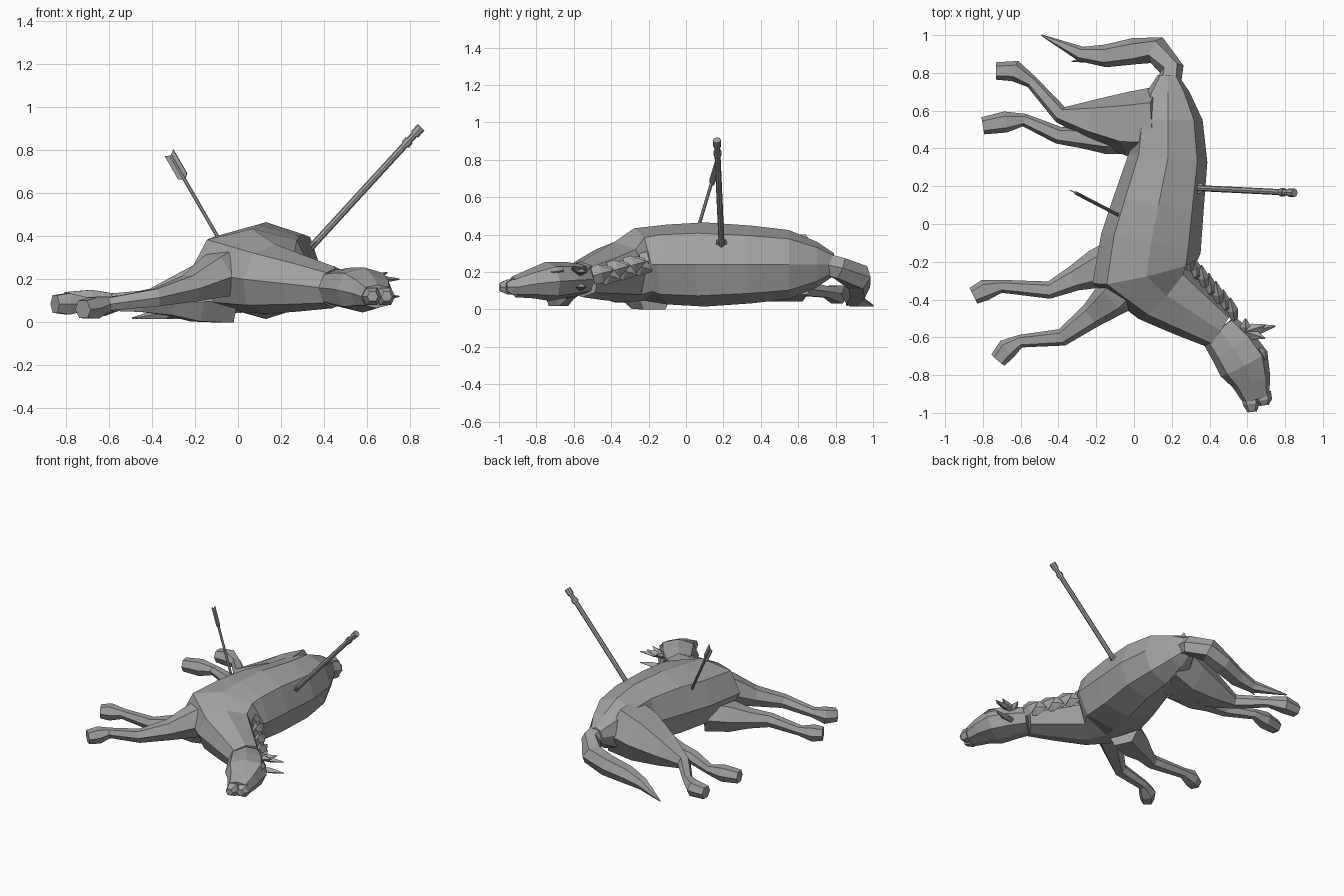
import bpy, bmesh, math
from mathutils import Vector

default_cube = bpy.data.objects.get("Cube")
if default_cube:
    bpy.data.objects.remove(default_cube, do_unlink=True)

grey = bpy.data.materials.new("plain grey")
grey.use_nodes = True
grey.diffuse_color = (.36, .36, .36, 1)
grey.node_tree.nodes["Principled BSDF"].inputs["Base Color"].default_value = grey.diffuse_color

UP = Vector((0, 0, 1))


def finish(name, bm):
    bmesh.ops.recalc_face_normals(bm, faces=bm.faces)
    mesh = bpy.data.meshes.new(name)
    bm.to_mesh(mesh)
    bm.free()
    mesh.materials.append(grey)
    bpy.context.collection.objects.link(bpy.data.objects.new(name, mesh))


def signed_power(value, exponent):
    return math.copysign(abs(value) ** exponent, value)


def loft(name, path, widths, heights=None, sides=6, boxy=.85):
    """Skin rings along a path, given half widths and half heights."""
    bm = bmesh.new()
    path = [Vector(point) for point in path]
    heights = heights or widths
    loops = []
    for i, (centre, width, height) in enumerate(zip(path, widths, heights)):
        ahead = path[min(i + 1, len(path) - 1)] - path[max(i - 1, 0)]
        across = ahead.cross(UP).normalized()
        upward = across.cross(ahead).normalized()
        loop = []
        for k in range(sides):
            angle = math.tau * k / sides
            sideways = across * signed_power(math.cos(angle), boxy) * width
            lift = upward * signed_power(math.sin(angle), boxy) * height
            loop.append(bm.verts.new(centre + sideways + lift))
        loops.append(loop)
    for near, far in zip(loops, loops[1:]):
        for k in range(sides):
            n = (k + 1) % sides
            bm.faces.new((near[k], near[n], far[n], far[k]))
    bm.faces.new(loops[0])
    bm.faces.new(loops[-1])
    finish(name, bm)


def lock(name, base, tip, width, thickness):
    """Tapered tuft, ear or blade."""
    base, tip = Vector(base), Vector(tip)
    path = [base, base.lerp(tip, .4), tip]
    loft(name, path, [width * .7, width, .003], [thickness, thickness, .003], sides=4)


def pole(name, start, end, radius):
    loft(name, [start, end], [radius, radius], sides=8, boxy=1)


# Trunk: tapers at the rump, swells to the chest, then bends into the neck
path, widths, heights = [], [], []
for y in (.79, .7, .55, .35, .1, -.1, -.25):
    taper = min(1, math.sqrt((.82 - y) * 4))
    path.append(Vector((min(.18, .11 + .2 * y), y, .24)))
    widths.append(taper * (.255 - .13 * y))
    heights.append(taper * (.2 + .025 * math.cos(y * 5 - .5)))
neck_root, poll = Vector((.15, -.36, .2)), Vector((.45, -.56, .16))
for t in (0, .5, 1):
    path.append(neck_root.lerp(poll, t))
    widths.append(.19 - .08 * t)
    heights.append(.165 - .07 * t)
loft("trunk_and_neck", path, widths, heights, sides=8)

# Head bows outward from poll to muzzle
muzzle = Vector((.645, -.92, .12))
cheek_bow = Vector((.035, 0, .01))
widths = [.11, .13, .14, .105, .075]
path = [poll.lerp(muzzle, i / 4) + cheek_bow * math.sin(math.pi * i / 4) for i in range(5)]
loft("head", path, widths, [width * .75 for width in widths], sides=8)

# Parted lips
for name, offset, length in (("upper_lip", .035, .04), ("lower_lip", -.03, .075)):
    root = muzzle + Vector((offset, .03, 0))
    reach = Vector((.01, -.03 - length, 0))
    loft(name, [root, root + reach * .6, root + reach], [.045, .045, .025])

# Ears, eyelid and forelock
brow = Vector((.59, -.57, .2))
lock("right_ear", brow, (.75, -.54, .2), .03, .02)
lock("left_ear", brow - UP * .08, (.75, -.54, .12), .03, .02)
lock("right_eyelid", (.66, -.66, .21), (.7, -.72, .2), .02, .015)
for i in range(4):
    swing = math.pi * i / 3
    fling = Vector((math.sin(swing) * .12, math.cos(swing) * .07, .03))
    lock(f"forelock_{i}", brow, brow + fling, .03, .02)

# Ragged mane locks lying back along the crest
withers, crown = Vector((.3, -.24, .25)), Vector((.53, -.5, .18))
for i in range(7):
    base = withers.lerp(crown, i / 6)
    lock(f"mane_lock_{i}", base, base + Vector((-.02, .11, .03 * (-1) ** i)), .03, .05)


# Legs: root, upper, forearm, knee, fetlock, hoof and toe
def leg(name, joints, root_width, root_height, toe_height):
    widths = [root_width, root_width * .9, root_width * .58, .046, .034, .056, .046]
    path = []
    for i, (x, y) in enumerate(joints):
        ease = (1 - i / 6) ** 2
        path.append((x, y, toe_height + (root_height - toe_height) * ease))
    loft(name, path, widths)


leg("right_front_leg", [(.02, -.24), (-.1, -.38), (-.22, -.48), (-.38, -.6),
                        (-.6, -.62), (-.67, -.66), (-.72, -.72)], .12, .28, .06)
leg("left_front_leg", [(-.05, -.17), (-.2, -.24), (-.32, -.29), (-.45, -.35),
                       (-.7, -.33), (-.79, -.35), (-.85, -.38)], .115, .1, .085)
leg("right_hind_leg", [(.14, .54), (-.03, .53), (-.22, .55), (-.39, .58),
                       (-.54, .75), (-.63, .81), (-.73, .81)], .19, .24, .075)
leg("left_hind_leg", [(.05, .47), (-.15, .46), (-.28, .46), (-.4, .47),
                      (-.58, .55), (-.68, .54), (-.8, .52)], .1, .14, .1)

# Tail sweeps round to a loose tip
tail = [(.18, .72, .25), (.2, .82, .22), (.12, .92, .17), (0, .915, .12),
        (-.15, .89, .08), (-.28, .9, .05), (-.49, 1, .02)]
loft("tail", tail, [.065, .065, .075, .07, .06, .04, .004])
lock("tail_strand", tail[3], (-.33, .86, .02), .04, .03)

# Spear with a collar and butt
spear_tip, spear_end = Vector((.24, .195, .24)), Vector((.85, .165, .905))
pole("spear_shaft", spear_tip, spear_end, .016)
for name, start, end in (("spear_collar", .88, .91), ("spear_butt", .95, 1)):
    pole(name, spear_tip.lerp(spear_end, start), spear_tip.lerp(spear_end, end), .022)
lock("spear_blade", spear_tip.lerp(spear_end, .2), spear_tip, .035, .008)

# Arrow with flat feathers
arrow_tip, arrow_end = Vector((-.05, .03, .32)), Vector((-.31, .165, .77))
pole("arrow_shaft", arrow_tip, arrow_end, .009)
along = (arrow_end - arrow_tip).normalized()
flat = along.cross(UP).normalized()
across = flat.cross(along)
bm = bmesh.new()
upper_edge = [(-.13, 0), (-.11, .027), (.02, .027), (.005, 0)]
outline = upper_edge + [(u, -v) for u, v in upper_edge[2:0:-1]]
corners = [bm.verts.new(arrow_end + along * u + across * v - flat * .003) for u, v in outline]
vane = bm.faces.new(corners)
extruded = bmesh.ops.extrude_face_region(bm, geom=[vane])["geom"]
moved = [part for part in extruded if isinstance(part, bmesh.types.BMVert)]
bmesh.ops.translate(bm, vec=flat * .006, verts=moved)
finish("arrow_feathers", bm)
